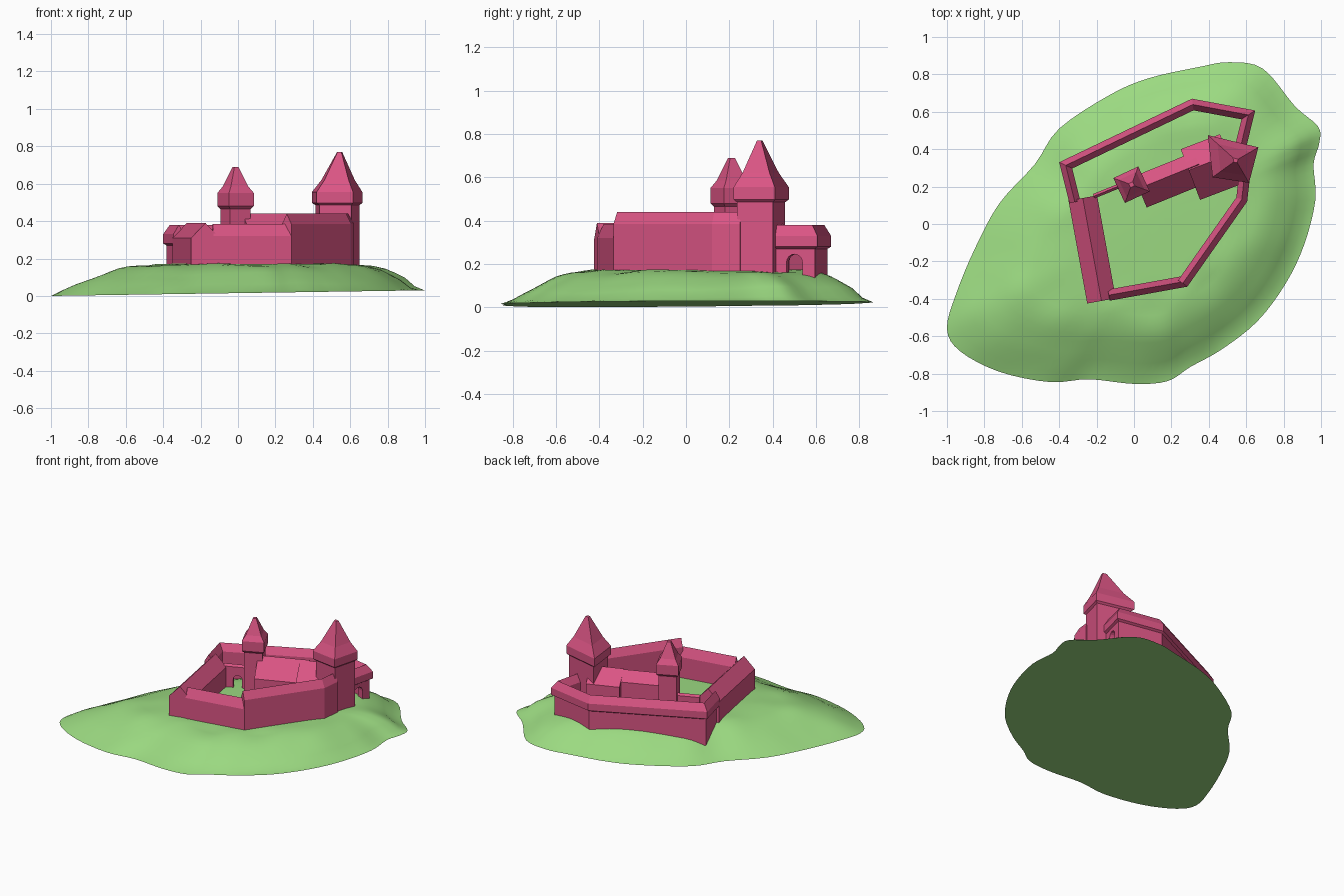
import bpy, bmesh, math
from mathutils import Vector, noise

if "Cube" in bpy.data.objects:
    bpy.data.objects.remove(bpy.data.objects["Cube"])


def material(name, color):
    m = bpy.data.materials.new(name)
    m.diffuse_color = color
    m.use_nodes = True
    m.node_tree.nodes["Principled BSDF"].inputs["Base Color"].default_value = m.diffuse_color
    return m


STONE = material("rose_stone", (0.70, 0.09, 0.23, 1))
GRASS = material("grass", (0.33, 0.70, 0.22, 1))


def make(name, verts, faces, mat=STONE):
    me = bpy.data.meshes.new(name)
    me.from_pydata([tuple(v) for v in verts], [], faces)
    bm = bmesh.new()
    bm.from_mesh(me)
    bmesh.ops.recalc_face_normals(bm, faces=bm.faces)
    bm.to_mesh(me)
    bm.free()
    ob = bpy.data.objects.new(name, me)
    bpy.context.collection.objects.link(ob)
    me.materials.append(mat)
    return ob


def skin(name, rings, mat=STONE):
    """Join equal-sized closed rings and cap both ends."""
    n = len(rings[0])
    faces = [(r * n + i, r * n + (i + 1) % n, (r + 1) * n + (i + 1) % n, (r + 1) * n + i)
             for r in range(len(rings) - 1) for i in range(n)]
    last = (len(rings) - 1) * n
    faces += [tuple(range(n)), tuple(range(last, last + n))]
    return make(name, [v for ring in rings for v in ring], faces, mat)


def sweep(name, path, profile):
    """Sweep (inward offset, z) along a mitred path; inward is to the right."""
    pts = [Vector(p) for p in path]
    norms = []
    for a, b in zip(pts, pts[1:]):
        d = (b - a).normalized()
        norms.append(Vector((d.y, -d.x)))
    rings = []
    for i, p in enumerate(pts):
        n1, n2 = norms[max(i - 1, 0)], norms[min(i, len(norms) - 1)]
        m = (n1 + n2) / (1 + n1.dot(n2))
        rings.append([(p.x + m.x * o, p.y + m.y * o, z) for o, z in profile])
    return skin(name, rings)


def gabled(width, eave, ridge, base=0.08):
    return [(0, base), (0, eave), (width / 2, ridge), (width, eave), (width, base)]


def tower(name, quad, center, levels):
    c = Vector(center)
    return skin(name, [[((c + (Vector(q) - c) * s).x, (c + (Vector(q) - c) * s).y, z)
                        for q in quad] for z, s in levels])


def cut_arch(ob, center, along, width, top, depth=0.16):
    """Cut a round-headed gateway through a wall."""
    u = Vector(along).normalized()
    n = Vector((u.y, -u.x))
    r = width / 2
    prof = [(-r, 0.05)] + [(-r * math.cos(a * math.pi / 8), top - r + r * math.sin(a * math.pi / 8))
                           for a in range(9)] + [(r, 0.05)]
    c = Vector(center)
    rings = [[(*(c + u * w + n * k * depth / 2), z) for w, z in prof] for k in (-1, 1)]
    cutter = skin("arch_cutter", rings)
    cutter.hide_render = True
    mod = ob.modifiers.new("arch", 'BOOLEAN')
    mod.object = cutter
    mod.operation = 'DIFFERENCE'
    mod.solver = 'EXACT'
    bpy.context.view_layer.objects.active = ob
    bpy.ops.object.modifier_apply(modifier=mod.name)
    bpy.data.objects.remove(cutter)


# Hill: smoothed outline shrunk in rings up to a plateau
outline = [(-1, -.56), (-.93, -.68), (-.72, -.79), (-.45, -.845), (-.24, -.83), (0, -.855),
           (.18, -.84), (.3, -.765), (.47, -.67), (.66, -.52), (.81, -.32), (.91, -.11),
           (.97, .13), (.96, .32), (.99, .43), (.985, .52), (.86, .63), (.69, .83),
           (.51, .865), (.35, .84), (.08, .78), (-.13, .69), (-.4, .51), (-.53, .32),
           (-.72, .11), (-.85, -.13), (-.95, -.37)]
P = [Vector(p) for p in outline]
edge = []
for i in range(len(P)):
    a, b, c, d = (P[(i + k) % len(P)] for k in (-1, 0, 1, 2))
    for t in (0, .25, .5, .75):
        edge.append(.5 * (2 * b + (c - a) * t + (2 * a - 5 * b + 4 * c - d) * t * t
                          + (3 * b - a - 3 * c + d) * t ** 3))
SLOPE = [(1, 0), (.88, .055), (.76, .108), (.68, .14), (.6, .16), (.5, .171), (0, .177)]


def rise(s):
    for (s1, z1), (s0, z0) in zip(SLOPE, SLOPE[1:]):
        if s >= s0:
            return z0 + (z1 - z0) * (s - s0) / (s1 - s0)
    return SLOPE[-1][1]


core = Vector((.13, .06))
rings = []
for s in (1, .94, .88, .82, .76, .72, .68, .64, .6, .55, .5, .35, .2, .05):
    ring = []
    for e in edge:
        p = core + (e - core) * s
        d = (e - core).normalized()
        bias = max(0, d.x * .75 + d.y * .6) * .09 + max(0, -d.y) * .03
        foot = .015 * (p.x + 1)
        z = max(foot, rise(s - bias * min(1, (1 - s) * 8)))
        if .5 < s < 1:
            z += .012 * noise.noise(Vector((p.x * 5, p.y * 5, .3)))
        ring.append((p.x, p.y, z))
    rings.append(ring)
hill = skin("hill", rings, GRASS)
bpy.context.view_layer.objects.active = hill
hill.select_set(True)
bpy.ops.object.shade_smooth_by_angle(angle=math.radians(35))
hill.select_set(False)

# Outer bailey wall with a slight overhang, and its gateway
north = sweep("north_wall", [(-.345, .11), (-.4, .33), (.31, .67), (.648, .607), (.595, .39)],
              [(.015, .08), (.015, .27), (0, .28), (0, .33), (.03, .38), (.06, .33), (.06, .08)])
cut_arch(north, (.61, .5), (.05, .21), .075, .245)

# Inner bailey curtain walls
sweep("southeast_wall", [(.62, .25), (.605, .12), (.285, -.335)], gabled(.06, .385, .44))
sweep("south_wall", [(.285, -.335), (-.13, -.41)], gabled(.06, .32, .385))

# Long range on the west side
sweep("west_range", [(-.25, -.425), (-.35, .125)], gabled(.155, .31, .39))

# Cross wall with a small gateway
cross = sweep("cross_wall", [(-.22, .16), (-.06, .225)], gabled(.025, .32, .335))
cut_arch(cross, (-.13, .19), (.16, .065), .06, .26)

# Main hall: two gabled blocks between the towers
sweep("hall_west", [(.0, .255), (.32, .385)],
      [(0, .1), (0, .38), (.07, .44), (.18, .32), (.18, .1)])
sweep("hall_east", [(.25, .40), (.46, .48)],
      [(0, .1), (0, .36), (.12, .44), (.29, .28), (.29, .1)])

# Keep: irregular square shaft, overhanging top and tall spire
tower("keep", [(.395, .475), (.665, .41), (.615, .22), (.42, .25)], (.545, .34),
      [(.08, .87), (.485, .87), (.497, 1), (.555, 1), (.62, .66), (.77, .1)])

# Slim tower at the west end of the hall
a0 = math.radians(25)
square = [(-.013 + .104 * math.cos(a0 + math.radians(45 + 90 * k)),
           .21 + .104 * math.sin(a0 + math.radians(45 + 90 * k))) for k in range(4)]
tower("slim_tower", square, (-.013, .21),
      [(.08, .83), (.465, .83), (.48, 1), (.55, 1), (.585, .7), (.69, .16)])
